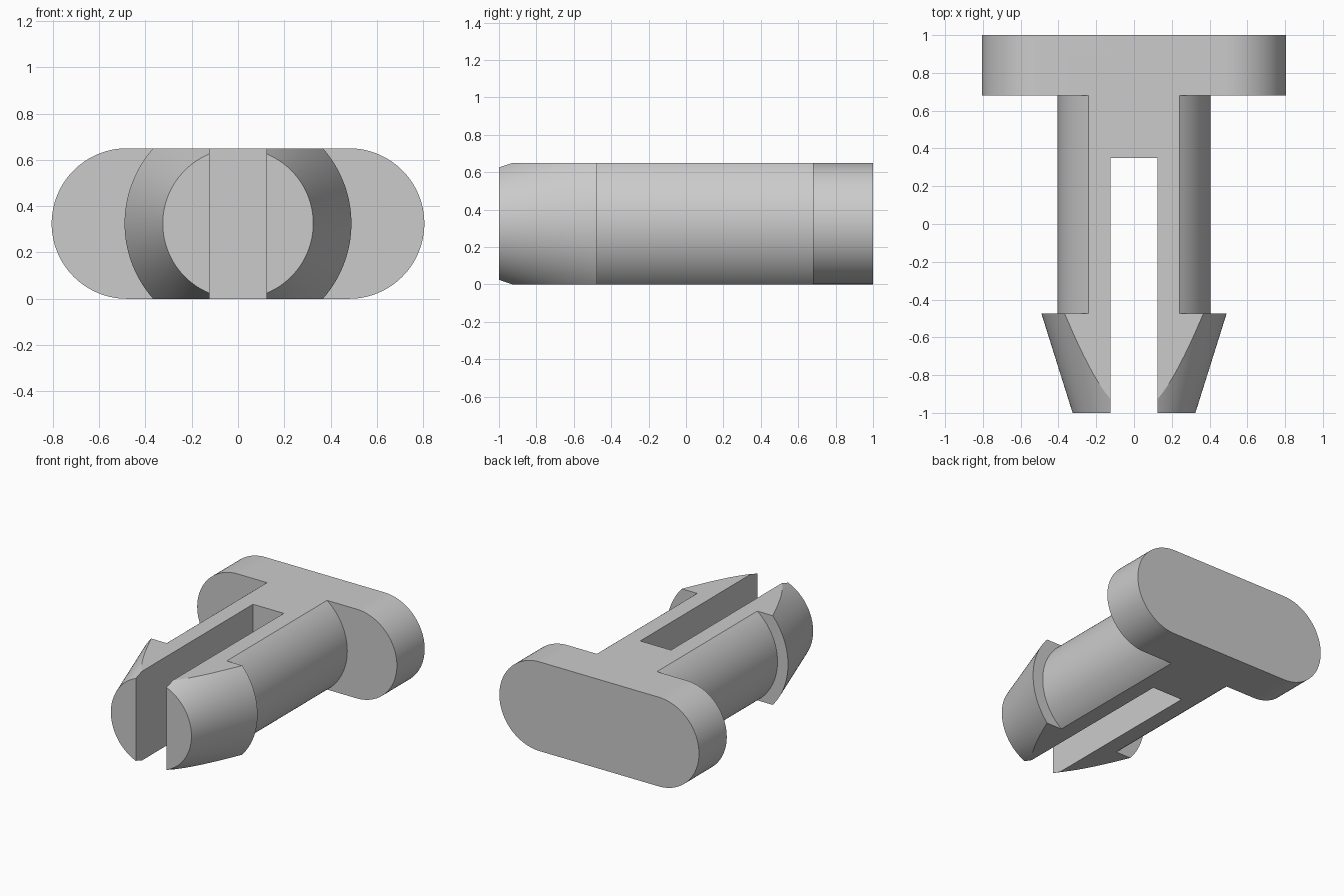
import bpy, bmesh, math
from mathutils import Matrix

HALF = 0.325            # half the thickness of the whole clip
HEAD_Y, BACK_Y = 0.68, 1.0
SEGMENTS = 128

cube = bpy.data.objects.get("Cube")
if cube:
    bpy.data.objects.remove(cube, do_unlink=True)

grey = bpy.data.materials.new("plain grey")
grey.use_nodes = True
colour = (0.6, 0.6, 0.6, 1)
grey.diffuse_color = colour
grey.node_tree.nodes["Principled BSDF"].inputs["Base Color"].default_value = colour


def make_object(name, bm):
    bmesh.ops.recalc_face_normals(bm, faces=bm.faces)
    mesh = bpy.data.meshes.new(name)
    bm.to_mesh(mesh)
    bm.free()
    mesh.materials.append(grey)
    obj = bpy.data.objects.new(name, mesh)
    bpy.context.collection.objects.link(obj)
    return obj


def box(name, x, y0, y1, z):
    bm = bmesh.new()
    size = Matrix.Diagonal((2 * x, y1 - y0, 2 * z, 1))
    bmesh.ops.create_cube(bm, size=1, matrix=Matrix.Translation((0, (y0 + y1) / 2, HALF)) @ size)
    return make_object(name, bm)


def lathe(name, profile):
    """Revolve (radius, y) points about the clip's long axis."""
    bm = bmesh.new()
    rings = []
    for radius, y in profile:
        ring = []
        for i in range(SEGMENTS):
            a = math.tau * i / SEGMENTS
            ring.append(bm.verts.new((radius * math.cos(a), y, HALF + radius * math.sin(a))))
        rings.append(ring)
    for low, high in zip(rings, rings[1:]):
        for i in range(SEGMENTS):
            j = (i + 1) % SEGMENTS
            bm.faces.new((low[i], low[j], high[j], high[i]))
    bm.faces.new(rings[0])
    bm.faces.new(rings[-1])
    return make_object(name, bm)


def stadium(name, centre_x, radius, y0, y1):
    """Plate with round ends, extruded along y."""
    bm = bmesh.new()
    outline = []
    steps = SEGMENTS // 2
    for side in (1, -1):
        for i in range(steps + 1):
            a = math.pi * i / steps - math.pi / 2
            outline.append(bm.verts.new((side * (centre_x + radius * math.cos(a)), y0,
                                         HALF + side * radius * math.sin(a))))
    face = bm.faces.new(outline)
    extruded = bmesh.ops.extrude_face_region(bm, geom=[face])["geom"]
    moved = [v for v in extruded if isinstance(v, bmesh.types.BMVert)]
    bmesh.ops.translate(bm, verts=moved, vec=(0, y1 - y0, 0))
    return make_object(name, bm)


def combine(target, tool, operation):
    mod = target.modifiers.new(operation.lower(), "BOOLEAN")
    mod.operation, mod.solver, mod.object = operation, "EXACT", tool
    bpy.context.view_layer.objects.active = target
    bpy.ops.object.modifier_apply(modifier=mod.name)
    bpy.data.objects.remove(tool, do_unlink=True)


# Round shank with a tapered, barbed tip
clip = lathe("push_clip", [(0.325, -1), (0.49, -0.475), (0.405, -0.475), (0.405, 0.8)])

# Flat top and bottom, then the slot between the prongs
combine(clip, box("flat_cutter", 1, -1.5, 1.5, HALF), "INTERSECT")
combine(clip, box("slot_cutter", 0.124, -1.5, 0.35, 1), "DIFFERENCE")

# Wide rounded head
combine(clip, stadium("head", 0.48, HALF, HEAD_Y, BACK_Y), "UNION")

bpy.ops.object.select_all(action="DESELECT")
clip.select_set(True)
bpy.context.view_layer.objects.active = clip
bpy.ops.object.shade_smooth_by_angle(angle=math.radians(20))
